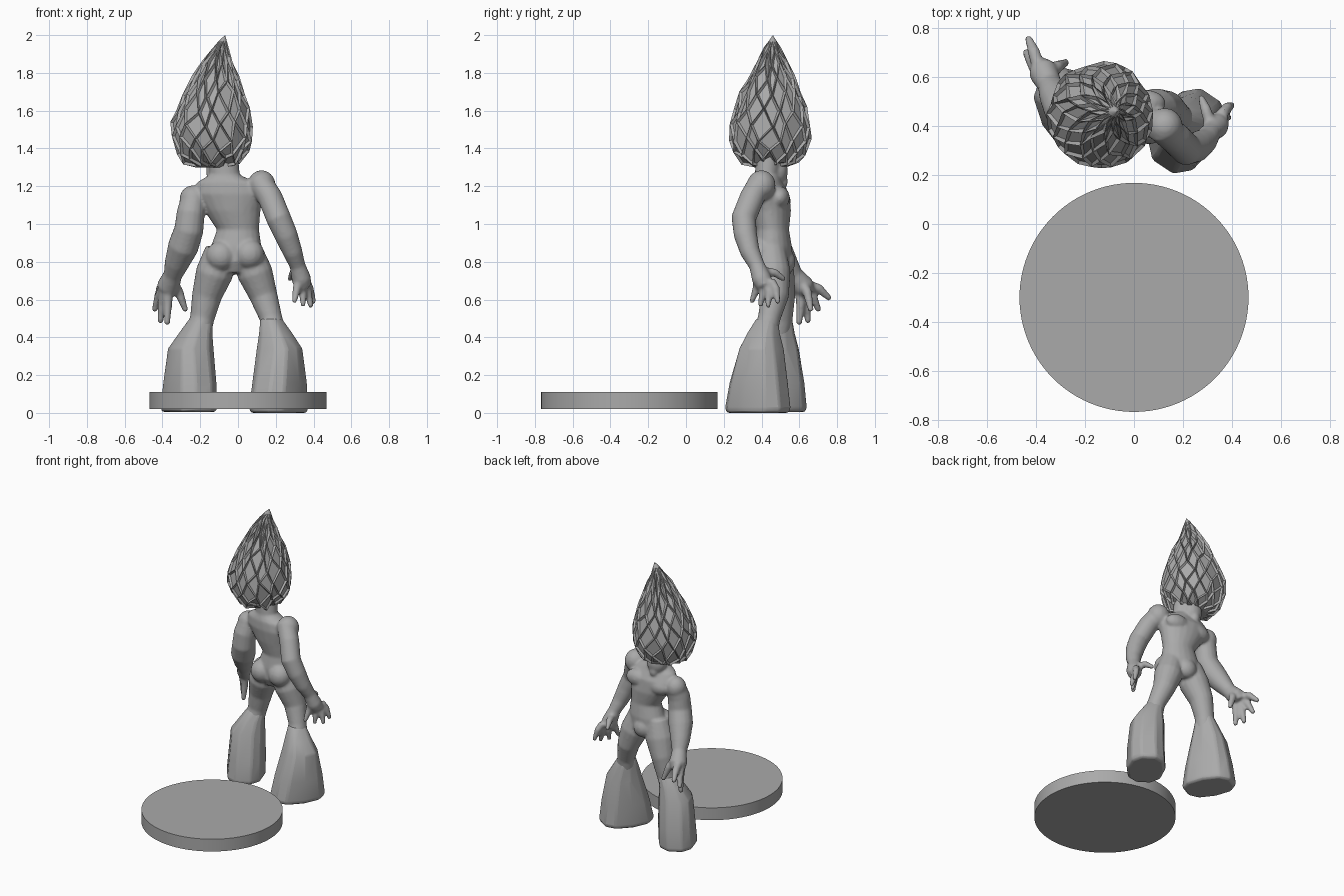
import bpy, bmesh, math, random
from mathutils import Vector, Matrix

if "Cube" in bpy.data.objects:
    bpy.data.objects.remove(bpy.data.objects["Cube"])
random.seed(4)

grey = bpy.data.materials.new("plain grey")
grey.use_nodes = True
colour = (0.4, 0.4, 0.4, 1)
grey.diffuse_color = colour
grey.node_tree.nodes["Principled BSDF"].inputs["Base Color"].default_value = colour


def make_object(name, bm):
    bmesh.ops.recalc_face_normals(bm, faces=bm.faces)
    mesh = bpy.data.meshes.new(name)
    bm.to_mesh(mesh)
    bm.free()
    mesh.materials.append(grey)
    obj = bpy.data.objects.new(name, mesh)
    bpy.context.collection.objects.link(obj)
    return obj


def loft(bm, stations, sides=16, turn=0.0, flat=True, power=1.0):
    """Skin closed rings; a station is x, y, z, radius a, radius b."""
    pts = [Vector(s[:3]) for s in stations]
    rings = []
    for i, s in enumerate(stations):
        rot = Matrix.Rotation(math.radians(turn), 3, 'Z')
        if not flat:
            way = pts[min(i + 1, len(pts) - 1)] - pts[max(i - 1, 0)]
            rot = Vector((0, 0, -1)).rotation_difference(way).to_matrix() @ rot
        ring = []
        for k in range(sides):
            a = math.tau * (k + 0.5) / sides
            c, d = math.cos(a), math.sin(a)
            p = Vector((s[3] * math.copysign(abs(c) ** power, c),
                        s[-1] * math.copysign(abs(d) ** power, d), 0))
            ring.append(bm.verts.new(pts[i] + rot @ p))
        rings.append(ring)
    for lo, hi in zip(rings, rings[1:]):
        for k in range(sides):
            j = (k + 1) % sides
            bm.faces.new((lo[k], lo[j], hi[j], hi[k]))
    bm.faces.new(rings[0][::-1])
    bm.faces.new(rings[-1])


def blob(bm, centre, size):
    m = Matrix.Translation(centre) @ Matrix.Diagonal((*size, 1))
    bmesh.ops.create_uvsphere(bm, u_segments=16, v_segments=10, radius=1, matrix=m)


def finger(bm, base, tip, r):
    b, t = Vector(base), Vector(tip)
    mid = b.lerp(t, 0.5) + Vector((0, 0.008, 0.012))
    loft(bm, [(*b, r), (*mid, r * 0.95), (*t, r * 0.6)], 10, flat=False)
    blob(bm, t, (r * 0.62,) * 3)


# Body: overlapping muscle volumes fused into one skin
bm = bmesh.new()
loft(bm, [(-.02, .46, .74, .07, .07), (-.02, .46, .80, .135, .10),
          (-.01, .46, .88, .135, .10), (0, .46, .97, .112, .085),
          (-.03, .455, 1.07, .15, .10), (-.05, .445, 1.16, .19, .10),
          (-.06, .43, 1.22, .16, .08), (-.07, .43, 1.26, .08, .065),
          (-.08, .44, 1.38, .08, .07)], 20, turn=-8)
for centre, size in [((-.13, .50, 1.12), (.09, .055, .06)),
                     ((.04, .495, 1.14), (.09, .055, .06)),
                     ((-.09, .41, .83), (.08, .075, .08)),
                     ((.06, .40, .84), (.08, .075, .08)),
                     ((-.02, .52, .80), (.07, .06, .07)),
                     ((-.24, .46, 1.13), (.07, .07, .075)),
                     ((.125, .40, 1.205), (.075, .075, .08)),
                     ((-.10, .48, 1.28), (.07, .06, .08)),
                     ((-.10, .515, 1.225), (.03, .025, .035))]:
    blob(bm, centre, size)

# Legs
loft(bm, [(.05, .45, .86, .08), (.09, .46, .74, .095), (.135, .47, .62, .075),
          (.175, .44, .50, .06), (.195, .41, .38, .07)], flat=False)
loft(bm, [(-.09, .46, .86, .085), (-.125, .475, .74, .10), (-.165, .50, .62, .08),
          (-.19, .50, .50, .065), (-.22, .48, .38, .07)], flat=False)

# Arms
loft(bm, [(.11, .40, 1.23, .065), (.17, .35, 1.14, .066), (.215, .305, 1.03, .066),
          (.255, .315, .94, .062), (.29, .34, .85, .052), (.315, .375, .78, .042),
          (.335, .40, .71, .052), (.345, .42, .67, .045)], flat=False)
loft(bm, [(-.23, .465, 1.16, .065), (-.25, .44, 1.06, .075), (-.26, .44, .97, .078),
          (-.29, .475, .88, .082), (-.325, .53, .79, .065), (-.345, .57, .73, .05),
          (-.37, .62, .67, .06), (-.38, .64, .63, .045)], flat=False)

# Fingers and thumbs
for base, tip in [((.36, .45, .70), (.40, .485, .59)), ((.355, .43, .68), (.385, .435, .57)),
                  ((.34, .405, .68), (.345, .395, .575)), ((.32, .38, .69), (.30, .35, .595)),
                  ((.31, .41, .75), (.275, .515, .71))]:
    finger(bm, base, tip, .024)
for base, tip in [((-.39, .64, .68), (-.43, .755, .61)), ((-.40, .63, .65), (-.44, .70, .55)),
                  ((-.39, .61, .64), (-.41, .645, .49)), ((-.37, .60, .65), (-.375, .60, .48)),
                  ((-.345, .61, .70), (-.28, .66, .55))]:
    finger(bm, base, tip, .027)
body = make_object("body", bm)
remesh = body.modifiers.new("fuse", 'REMESH')
remesh.mode, remesh.voxel_size, remesh.use_smooth_shade = 'VOXEL', 0.009, True
soften = body.modifiers.new("soften", 'SMOOTH')
soften.factor, soften.iterations = 0.5, 5

# Flared feet, splayed outwards
for name, turn, rows in [
        ("left_foot", 56, [(.215, .38, 0, .17, .12), (.215, .38, .02, .185, .13),
                           (.22, .385, .16, .16, .125), (.22, .40, .34, .115, .115),
                           (.20, .41, .42, .085, .085), (.175, .43, .50, .055, .055)]),
        ("right_foot", 118, [(-.26, .465, .005, .17, .12), (-.26, .465, .025, .18, .13),
                             (-.255, .47, .16, .16, .125), (-.25, .475, .34, .12, .115),
                             (-.225, .485, .42, .09, .085), (-.195, .50, .50, .06, .06)])]:
    bm = bmesh.new()
    loft(bm, rows, 10, turn, power=0.8)
    foot = make_object(name, bm)
    bevel = foot.modifiers.new("round", 'BEVEL')
    bevel.width, bevel.segments, bevel.angle_limit = 0.012, 2, math.radians(25)
    foot.select_set(True)
    bpy.context.view_layer.objects.active = foot
    bpy.ops.object.shade_smooth_by_angle(angle=math.radians(35))
    foot.select_set(False)

# Flame hair: staggered lattice of diamond plates with sunken centres
N = 14
profile = [(1.30, .085), (1.33, .15), (1.38, .19), (1.45, .212), (1.53, .212), (1.61, .192),
           (1.69, .163), (1.77, .125), (1.85, .083), (1.92, .045), (1.97, .02)]
bm = bmesh.new()
grid = []
for i, (z, r) in enumerate(profile):
    lean = max(0, z - 1.5) / 0.5
    row = []
    for k in range(N):
        a = math.tau * (k + 0.5 * (i % 2) + random.uniform(-.16, .16)) / N
        q = r * random.uniform(.97, 1.05)
        row.append(bm.verts.new((-.138 + .065 * lean ** 2 + q * math.cos(a),
                                 .445 + .015 * lean + q * math.sin(a),
                                 z + random.uniform(-.018, .018) * (0 < i < 10))))
    grid.append(row)
tip = bm.verts.new((-.068, .46, 2.0))
plates = []
for i in range(len(grid) - 2):
    for k in range(N):
        s = k if i % 2 else k - 1
        plates.append(bm.faces.new((grid[i][k], grid[i + 1][(s + 1) % N],
                                    grid[i + 2][k], grid[i + 1][s])))
for k in range(N):
    bm.faces.new((grid[0][k], grid[0][(k + 1) % N], grid[1][k]))
    bm.faces.new((grid[-1][k], grid[-1][(k + 1) % N], tip))
    bm.faces.new((grid[-1][k], grid[-1][(k + 1) % N], grid[-2][k]))
bm.faces.new(grid[0])
bmesh.ops.recalc_face_normals(bm, faces=bm.faces)
wide = [f for f in plates if f.calc_area() > 0.0025]
bmesh.ops.inset_individual(bm, faces=wide, thickness=0.012, depth=-0.013)
narrow = [f for f in plates if f not in wide]
bmesh.ops.inset_individual(bm, faces=narrow, thickness=0.004, depth=-0.005)
make_object("flame_hair", bm)

# Round base
bm = bmesh.new()
bmesh.ops.create_cone(bm, cap_ends=True, segments=96, radius1=.468, radius2=.468, depth=.09,
                      matrix=Matrix.Translation((0, -.3, .065)))
base = make_object("round_base", bm)
base.select_set(True)
bpy.context.view_layer.objects.active = base
bpy.ops.object.shade_smooth_by_angle(angle=math.radians(30))
